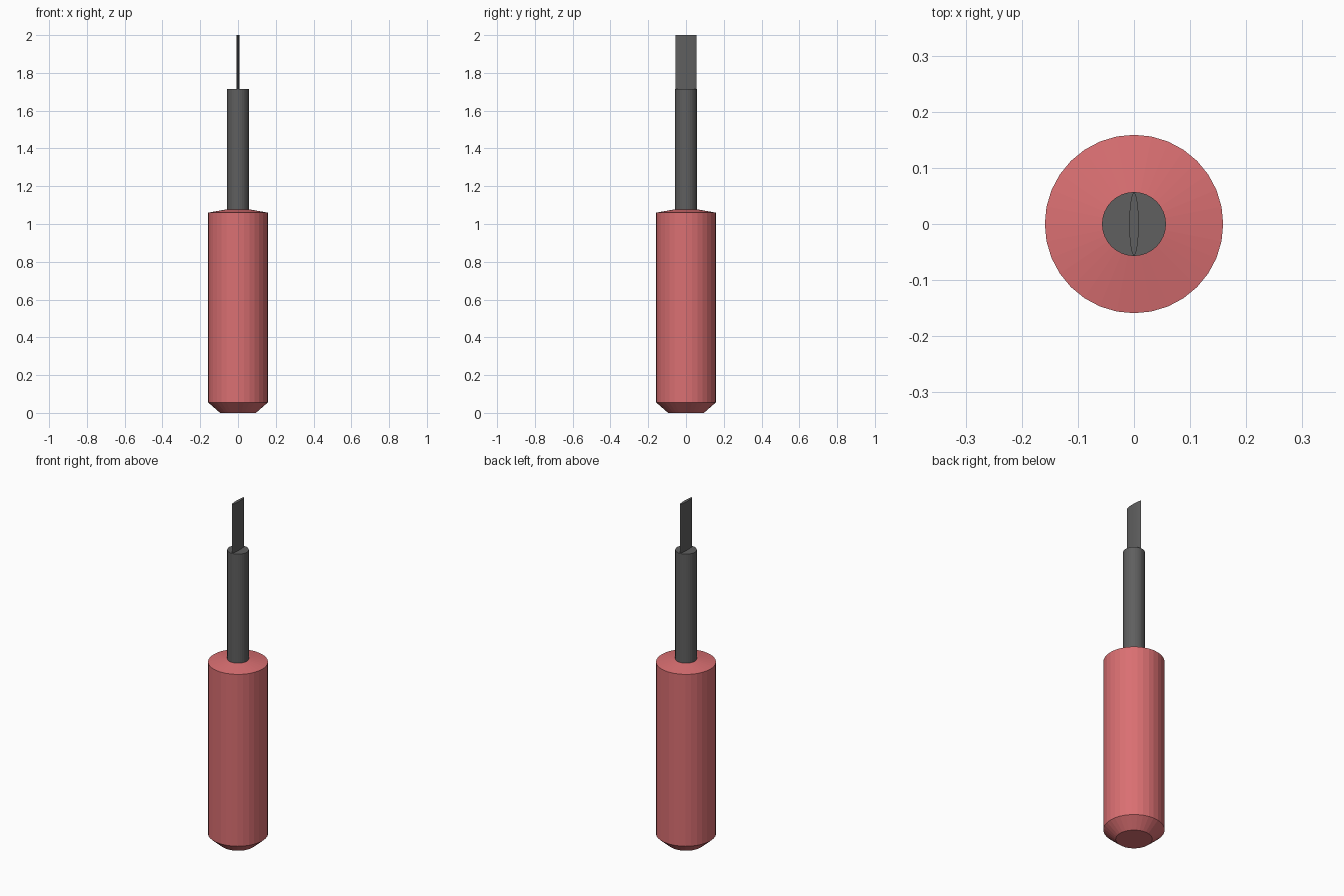
import bpy, bmesh
from math import cos, sin, tau

if "Cube" in bpy.data.objects:
    bpy.data.objects.remove(bpy.data.objects["Cube"])

SIDES = 32


def material(name, color):
    mat = bpy.data.materials.new(name)
    mat.diffuse_color = (*color, 1)
    mat.use_nodes = True
    mat.node_tree.nodes["Principled BSDF"].inputs["Base Color"].default_value = mat.diffuse_color
    return mat


def turned(name, profile, mat, squash=1.0):
    """Closed solid from (radius, height) rings; squash flattens it in x."""
    bm = bmesh.new()
    rings = [[bm.verts.new((r * squash * cos(tau * i / SIDES),
                            r * sin(tau * i / SIDES), z))
              for i in range(SIDES)] for r, z in profile]
    for low, high in zip(rings, rings[1:]):
        for i in range(SIDES):
            j = (i + 1) % SIDES
            bm.faces.new((low[i], low[j], high[j], high[i]))
    bm.faces.new(rings[0][::-1])
    bm.faces.new(rings[-1])
    mesh = bpy.data.meshes.new(name)
    bm.to_mesh(mesh)
    bm.free()
    mesh.materials.append(mat)
    obj = bpy.data.objects.new(name, mesh)
    bpy.context.collection.objects.link(obj)
    return obj


red = material("red_plastic", (0.7, 0.16, 0.168))
steel = material("dark_steel", (0.115, 0.115, 0.115))

# Handle with chamfered butt and shallow conical shoulder
turned("handle", [(0.095, 0), (0.159, 0.056), (0.159, 1.06), (0.057, 1.078)], red)
# Round shaft
turned("shaft", [(0.057, 1.078), (0.057, 1.715)], steel)
# Flattened tip, thin in x
turned("blade_tip", [(0.056, 1.715), (0.056, 2.0)], steel, squash=0.15)
